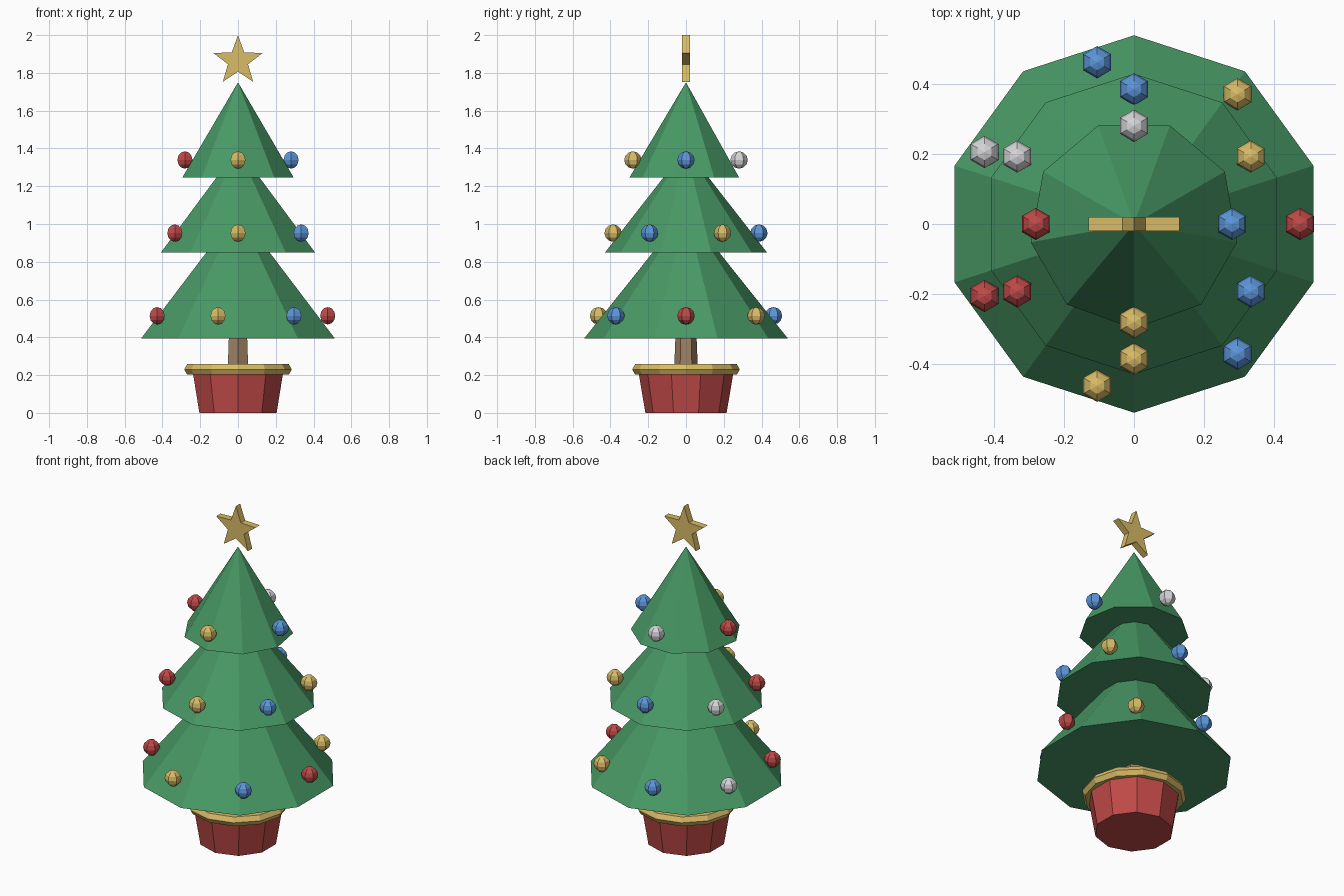
import bpy, bmesh, math
from mathutils import Vector

if "Cube" in bpy.data.objects:
    bpy.data.objects.remove(bpy.data.objects["Cube"])


def material(name, r, g, b):
    m = bpy.data.materials.new(name)
    lin = [((c / 255 + 0.055) / 1.055) ** 2.4 for c in (r, g, b)]
    m.diffuse_color = (*lin, 1)
    m.use_nodes = True
    m.node_tree.nodes["Principled BSDF"].inputs["Base Color"].default_value = m.diffuse_color
    return m


GREEN = material("pine green", 72, 153, 101)
RED = material("red", 192, 74, 72)
GOLD = material("gold", 217, 188, 102)
BLUE = material("blue", 92, 150, 218)
SILVER = material("silver", 214, 214, 217)
BROWN = material("bark brown", 158, 130, 100)


def finish(name, bm, mat, loc=(0, 0, 0)):
    bmesh.ops.recalc_face_normals(bm, faces=bm.faces)
    mesh = bpy.data.meshes.new(name)
    bm.to_mesh(mesh)
    bm.free()
    mesh.materials.append(mat)
    ob = bpy.data.objects.new(name, mesh)
    ob.location = loc
    bpy.context.collection.objects.link(ob)
    return ob


def lathe(name, profile, sides, mat, loc=(0, 0, 0), loop=False):
    """Flat-faced turned shape; first corner points to the front (-y)."""
    bm = bmesh.new()
    rings = []
    for r, z in profile:
        if r < 1e-6:
            rings.append([bm.verts.new((0, 0, z))] * sides)
            continue
        angles = [-math.pi / 2 + 2 * math.pi * i / sides for i in range(sides)]
        rings.append([bm.verts.new((r * math.cos(a), r * math.sin(a), z)) for a in angles])
    pairs = list(zip(rings, rings[1:]))
    if loop:
        pairs.append((rings[-1], rings[0]))
    for lo, hi in pairs:
        for i in range(sides):
            j = (i + 1) % sides
            corners = list(dict.fromkeys((lo[i], lo[j], hi[j], hi[i])))
            bm.faces.new(corners)
    if not loop:
        for ring in (rings[0], rings[-1]):
            if ring[0] is not ring[1]:
                bm.faces.new(ring)
    return finish(name, bm, mat, loc)


# Pot with a gold ring rim, and trunk
lathe("pot", [(0.215, 0), (0.254, 0.23)], 10, RED)
rim = [(0.253 + 0.032 * math.cos(math.tau * k / 6), 0.23 + 0.032 * math.sin(math.tau * k / 6))
       for k in range(6)]
lathe("pot_rim", rim, 12, GOLD, loop=True)
lathe("trunk", [(0.066, 0.15), (0.054, 0.45)], 6, BROWN)

# Three cones of branches
lathe("lower_branches", [(0.54, 0.393), (0, 1.07)], 10, GREEN)
lathe("middle_branches", [(0.43, 0.848), (0, 1.40)], 10, GREEN)
lathe("upper_branches", [(0.30, 1.245), (0, 1.75)], 9, GREEN)

# Baubles: rings of 7, 6 and 4, cycling through four colours
R = 0.046
ball = [(R * math.sin(math.pi * k / 6), -R * math.cos(math.pi * k / 6)) for k in range(7)]
colours = [RED, GOLD, BLUE, SILVER]
tiers = [("lower", 7, 0.475, 0.514, 0), ("middle", 6, 0.386, 0.952, 30), ("upper", 4, 0.281, 1.339, 0)]
for t, (label, count, radius, z, start) in enumerate(tiers):
    for k in range(count):
        a = math.radians(start) + math.tau * k / count
        lathe(f"{label}_bauble_{k + 1}", ball, 6, colours[(k + t) % 4],
              (radius * math.cos(a), radius * math.sin(a), z))

# Star on top
bm = bmesh.new()
outline = []
for k in range(10):
    r = 0.137 if k % 2 == 0 else 0.056
    a = math.pi / 2 + math.pi * k / 5
    outline.append(bm.verts.new((r * math.cos(a), -0.02, r * math.sin(a))))
face = bm.faces.new(outline)
ext = bmesh.ops.extrude_face_region(bm, geom=[face], use_keep_orig=True)
bmesh.ops.translate(bm, vec=Vector((0, 0.04, 0)),
                    verts=[g for g in ext["geom"] if isinstance(g, bmesh.types.BMVert)])
finish("star", bm, GOLD, (0, 0, 1.863))
